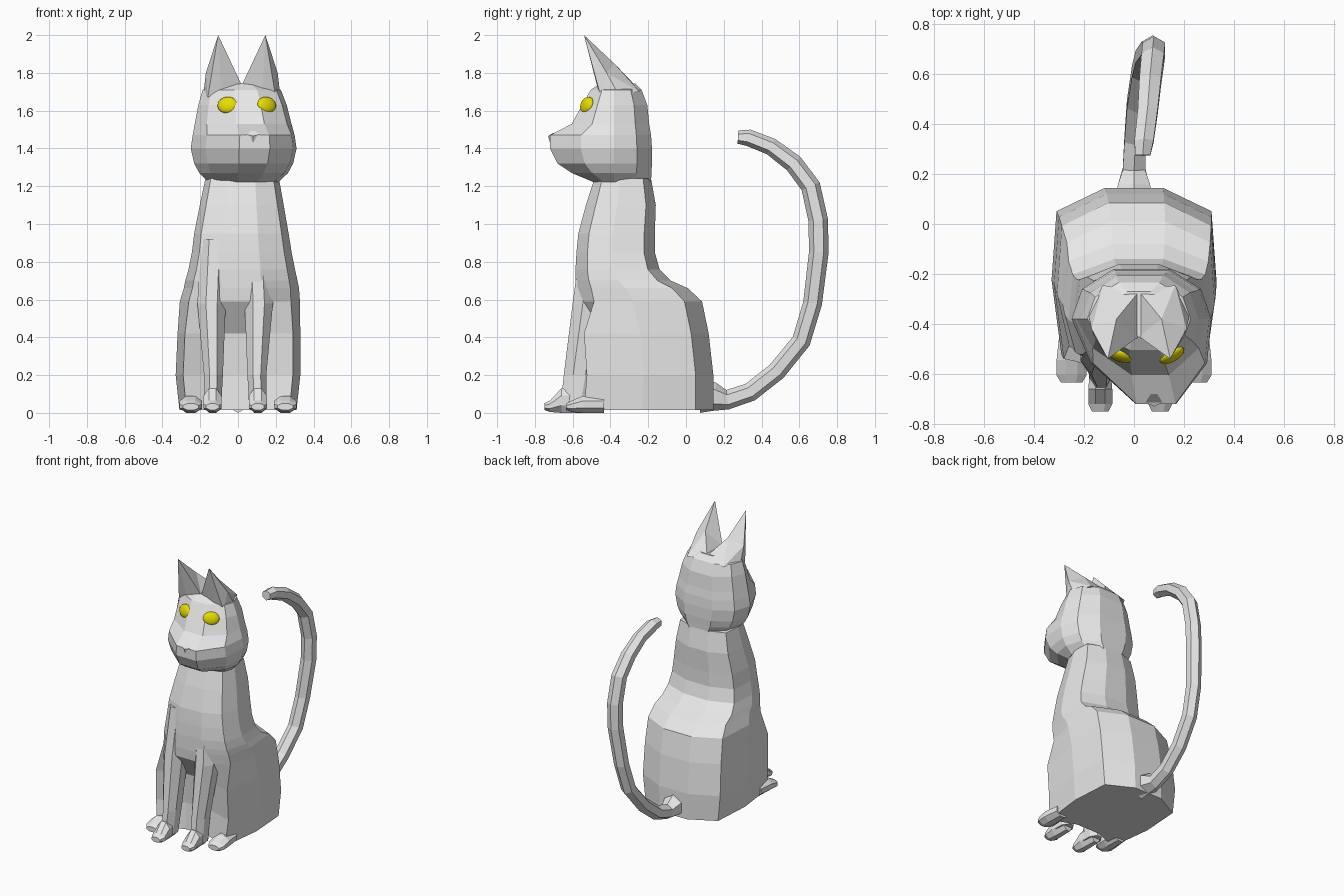
import bpy
import math
from mathutils import Vector

cube = bpy.data.objects.get("Cube")
if cube:
    bpy.data.objects.remove(cube)


def material(name, color):
    m = bpy.data.materials.new(name)
    m.use_nodes = True
    m.diffuse_color = color
    m.node_tree.nodes["Principled BSDF"].inputs["Base Color"].default_value = color
    return m


GREY = material("pale grey", (0.8, 0.8, 0.8, 1))
YELLOW = material("eye yellow", (0.8, 0.72, 0.0, 1))


def add_mesh(name, verts, faces):
    mesh = bpy.data.meshes.new(name)
    mesh.from_pydata([tuple(v) for v in verts], [], faces)
    mesh.materials.append(GREY)
    obj = bpy.data.objects.new(name, mesh)
    bpy.context.collection.objects.link(obj)
    # Consistent outward normals
    bpy.context.view_layer.objects.active = obj
    obj.select_set(True)
    bpy.ops.object.mode_set(mode='EDIT')
    bpy.ops.mesh.select_all(action='SELECT')
    bpy.ops.mesh.normals_make_consistent(inside=False)
    bpy.ops.object.mode_set(mode='OBJECT')
    obj.select_set(False)


def loft(name, rings):
    """Skin a list of equal-length rings and cap both ends."""
    n = len(rings[0])
    verts = [v for ring in rings for v in ring]
    faces = [(r * n + i, r * n + (i + 1) % n, (r + 1) * n + (i + 1) % n, (r + 1) * n + i)
             for r in range(len(rings) - 1) for i in range(n)]
    faces += [tuple(range(n)), tuple(range(len(verts) - n, len(verts)))]
    add_mesh(name, verts, faces)


def mirrored(half):
    return half + [(-x, y) for x, y in reversed(half)]


def level_ring(shape, z, cx, half_width, front, mid, back, turn=0.0):
    """Horizontal ring: unit shape stretched separately ahead of and behind mid.
    Turn leans the part ahead of mid towards the model's left."""
    ring = []
    for x, y in shape:
        dy = y * ((back - mid) if y > 0 else (mid - front))
        ring.append((cx + x * half_width + turn * max(-dy, 0), mid + dy, z))
    return ring


# Torso: boxy haunches rising to a narrow neck (z, centre x, half width, front, back)
chest_shape = mirrored([(0.35, -1), (0.85, -0.72), (1, -0.1), (0.94, 0.72), (0.35, 1)])
haunch_shape = mirrored([(0.3, -0.8), (0.88, -1), (1, -0.1), (0.94, 0.72), (0.35, 1)])
torso = [(0.015, 0, 0.31, -0.54, 0.145), (0.2, 0, 0.33, -0.525, 0.145),
         (0.42, 0.005, 0.325, -0.54, 0.12), (0.59, 0.01, 0.318, -0.58, 0.085),
         (0.66, 0.018, 0.305, -0.585, 0.01), (0.7, 0.018, 0.297, -0.585, -0.08),
         (0.76, 0.02, 0.282, -0.585, -0.14), (0.85, 0.02, 0.264, -0.58, -0.165),
         (0.95, 0.018, 0.25, -0.57, -0.165), (1.1, 0.02, 0.222, -0.53, -0.16),
         (1.24, 0.022, 0.195, -0.485, -0.185)]
loft("torso", [level_ring(haunch_shape if z < 0.5 else chest_shape, z, cx, w, f, (f + b) / 2, b)
               for z, cx, w, f, b in torso])

# Head: wide cheeks, muzzle turned slightly to the left, sloping crown
head_shape = mirrored([(0.29, -1), (0.83, -0.52), (1, 0), (0.85, 0.6), (0.4, 1)])
head = [(1.222, 0.03, 0.185, -0.49, -0.185), (1.27, 0.03, 0.235, -0.605, -0.183),
        (1.32, 0.03, 0.262, -0.68, -0.18), (1.4, 0.03, 0.28, -0.72, -0.18),
        (1.47, 0.03, 0.27, -0.72, -0.185), (1.53, 0.027, 0.256, -0.605, -0.195),
        (1.63, 0.024, 0.234, -0.55, -0.205), (1.71, 0.02, 0.207, -0.505, -0.235),
        (1.745, 0.02, 0.12, -0.45, -0.27)]
loft("head", [level_ring(head_shape, z, cx, w, f, -0.38, b, 0.17) for z, cx, w, f, b in head])

# Nose wedge
add_mesh("nose", [(0.045, -0.715, 1.475), (0.115, -0.715, 1.475), (0.08, -0.72, 1.43),
                  (0.08, -0.73, 1.465), (0.08, -0.66, 1.5)],
         [(0, 3, 4), (3, 1, 4), (0, 2, 3), (2, 1, 3), (0, 4, 1, 2)])

for side, label in ((1, "left"), (-1, "right")):
    # Ear: broad leaning pyramid with a slightly hollow front
    ear = [(0.125, -0.54, 2.0), (0.18, -0.45, 1.67), (0.0, -0.45, 1.735),
           (0.0, -0.27, 1.735), (0.145, -0.245, 1.7), (0.11, -0.465, 1.71),
           (0.19, -0.42, 1.8), (0.09, -0.38, 1.85), (0.203, -0.36, 1.69)]
    add_mesh(label + "_ear", [(0.02 + side * x, y, z) for x, y, z in ear],
             [(0, 6, 1), (0, 1, 5), (0, 5, 2), (0, 2, 7), (7, 2, 3), (7, 3, 4),
              (0, 7, 6), (6, 7, 4), (6, 4, 8), (6, 8, 1), (1, 8, 4, 3, 2, 5)])

    # Eye: flattened ball following the slope of the face
    bpy.ops.mesh.primitive_uv_sphere_add(segments=16, ring_count=10, radius=1,
                                         location=(0.048 + side * 0.104, -0.525, 1.63))
    eye = bpy.context.object
    eye.name = label + "_eye"
    eye.scale = (0.055, 0.024, 0.045)
    eye.rotation_euler = (math.radians(-18), 0, math.radians(6 + side * 24))
    eye.data.materials.append(YELLOW)
    bpy.ops.object.shade_smooth_by_angle()
    eye.select_set(False)

    # Front leg: column emerging from the chest (z, offset, y, half width, half depth)
    octagon = mirrored([(0.4, -1), (1, -0.4), (1, 0.4), (0.4, 1)])
    column = [(0.92, 0.11, -0.48, 0.07, 0.075), (0.58, 0.125, -0.51, 0.075, 0.09),
              (0.2, 0.115, -0.565, 0.05, 0.082), (0.03, 0.12, -0.59, 0.046, 0.075)]
    loft(label + "_front_leg", [level_ring(octagon, z, side * x - 0.015, w, y - d, y, y + d)
                                for z, x, y, w, d in column])

    # Paws: lofted from heel to toe
    for name, x, toe, w, h in (("front", side * 0.12 - 0.015, -0.75, 0.048, 0.13),
                               ("hind", side * 0.25, -0.635, 0.06, 0.09)):
        steps = [(0.2, 0.8, 0.0, h), (0.09, 1, 0.0, h), (0.03, 1, 0.005, 0.065), (0, 0.7, 0.015, 0.05)]
        loft(f"{label}_{name}_paw",
             [[(x + px * w * s, toe + dy, (lo + hi) / 2 + pz * (hi - lo) / 2) for px, pz in octagon]
              for dy, s, lo, hi in steps])

# Tail: six-sided tube along an upward hook (x, y, z, radius)
tail = [(0, 0.08, 0.09, 0.09), (0, 0.15, 0.085, 0.075), (0, 0.22, 0.07, 0.052),
        (0.005, 0.34, 0.11, 0.05), (0.015, 0.48, 0.22, 0.05), (0.035, 0.61, 0.38, 0.05),
        (0.05, 0.67, 0.58, 0.05), (0.075, 0.703, 0.85, 0.052), (0.08, 0.7, 1.02, 0.052),
        (0.075, 0.66, 1.2, 0.052), (0.065, 0.57, 1.32, 0.05), (0.055, 0.45, 1.41, 0.046),
        (0.04, 0.33, 1.457, 0.044), (0.035, 0.275, 1.46, 0.035)]
rings = []
for i, (x, y, z, r) in enumerate(tail):
    a, b = tail[max(i - 1, 0)], tail[min(i + 1, len(tail) - 1)]
    along = Vector((0, b[1] - a[1], b[2] - a[2])).normalized()
    across = Vector((1, 0, 0))
    up = along.cross(across)
    angles = [math.tau * k / 6 for k in range(6)]
    rings.append([Vector((x, y, z)) + r * (math.cos(t) * up + math.sin(t) * across) for t in angles])
loft("tail", rings)
